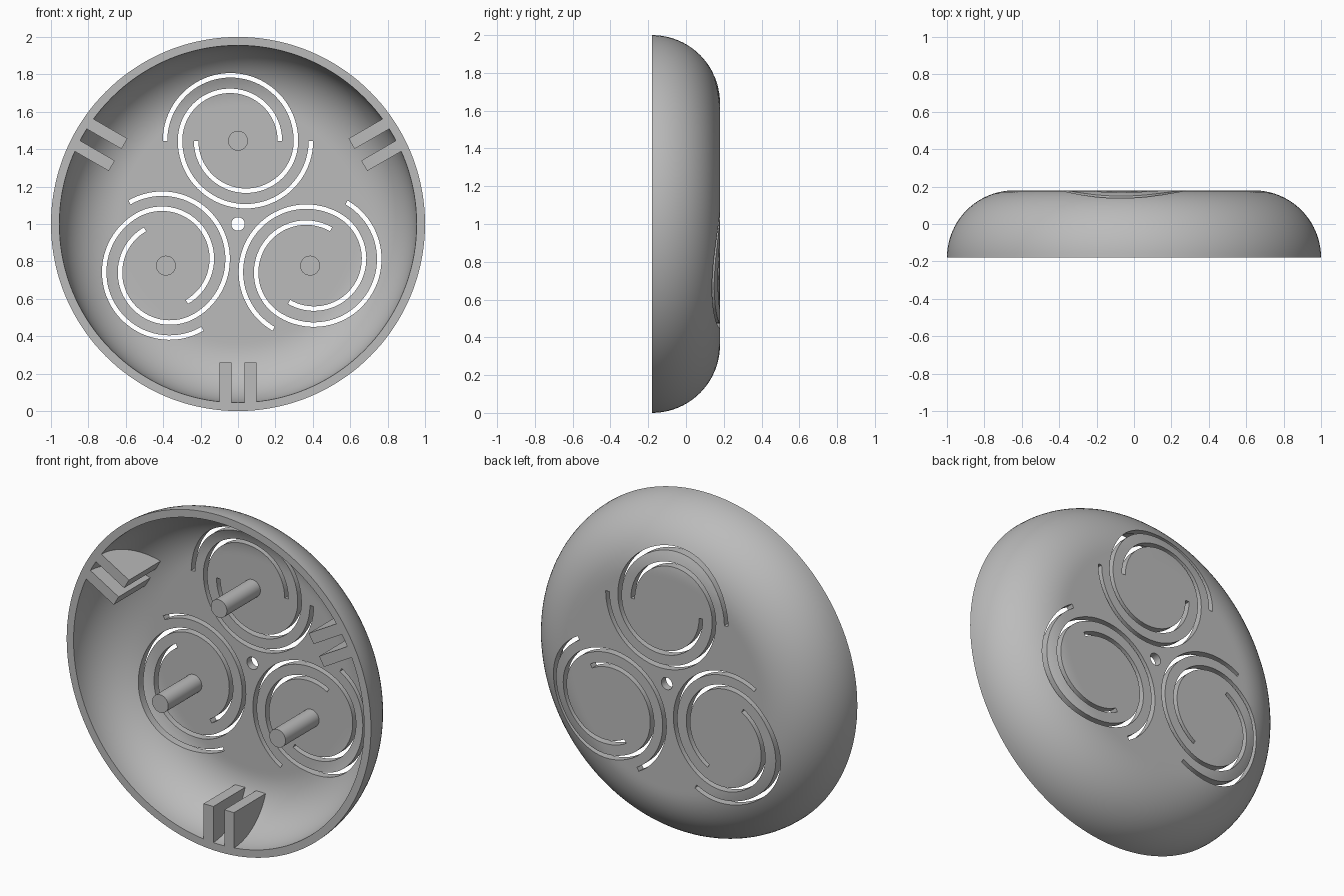
import bpy, bmesh
from math import pi, sin, cos
from mathutils import Matrix, Vector

cube = bpy.data.objects.get("Cube")
if cube:
    bpy.data.objects.remove(cube, do_unlink=True)

FRONT, BACK, WALL = -0.18, 0.18, 0.045
BEND = BACK - FRONT          # radius of the rounded outer edge
FLAT = 1 - BEND              # radius of the flat back
HUB = 0.445                  # distance from the middle to each spiral

grey = bpy.data.materials.new("plain grey")
grey.use_nodes = True
GREY = (0.5, 0.5, 0.5, 1)
grey.diffuse_color = GREY
grey.node_tree.nodes["Principled BSDF"].inputs["Base Color"].default_value = GREY


def make(name, bm):
    bmesh.ops.recalc_face_normals(bm, faces=bm.faces)
    mesh = bpy.data.meshes.new(name)
    bm.to_mesh(mesh)
    bm.free()
    mesh.materials.append(grey)
    ob = bpy.data.objects.new(name, mesh)
    bpy.context.collection.objects.link(ob)
    return ob


def activate(ob):
    bpy.ops.object.select_all(action='DESELECT')
    ob.select_set(True)
    bpy.context.view_layer.objects.active = ob


def smooth(ob):
    activate(ob)
    bpy.ops.object.shade_smooth_by_angle(angle=0.6)


def third(i):
    """Turn by i thirds about the dome's axis, then lift to the middle height."""
    return Matrix.Translation((0, 0, 1)) @ Matrix.Rotation(-i * 2 * pi / 3, 4, 'Y')


def prism(bm, outline, offset):
    """Extrude a closed outline by the offset vector; return its vertices."""
    face = bm.faces.new([bm.verts.new(p) for p in outline])
    ext = bmesh.ops.extrude_face_region(bm, geom=[face])
    new = [g for g in ext["geom"] if isinstance(g, bmesh.types.BMVert)]
    bmesh.ops.translate(bm, verts=new, vec=offset)
    return list(face.verts) + new


def quarter(radius, steps=20):
    """Quarter arc from the flat back round to the rim, as (r, y)."""
    return [(FLAT + radius * sin(a), FRONT + radius * cos(a))
            for a in (pi / 2 * k / steps for k in range(steps + 1))]


# Hollow dome with a round centre hole, turned about its axis
profile = [(0.036, BACK), (FLAT - 0.02, BACK)] + quarter(BEND)
profile += quarter(BEND - WALL)[::-1] + [(FLAT - 0.02, BACK - WALL), (0.036, BACK - WALL)]
bm = bmesh.new()
ring = [bm.verts.new((0, y, -r)) for r, y in profile]
edges = [bm.edges.new((v, ring[i - 1])) for i, v in enumerate(ring)]
bmesh.ops.spin(bm, geom=ring + edges, cent=(0, 0, 0), axis=(0, 1, 0),
               angle=2 * pi, steps=144, use_merge=True)
bmesh.ops.remove_doubles(bm, verts=bm.verts, dist=1e-5)
bmesh.ops.translate(bm, verts=bm.verts, vec=(0, 0, 1))
dome = make("dome_shell", bm)


# Spiral slots: each arm is two half circles, and each spiral has two arms
def arm_outline(half_width, steps=40):
    def side(d):
        pts = []
        for centre, radius, start in ((-0.04, 0.35, pi), (0.043, 0.267, 0)):
            for k in range(steps + 1):
                if start == 0 and k == 0:
                    continue
                a = start - pi * k / steps
                pts.append(Vector((centre + (radius + d) * cos(a), 0, (radius + d) * sin(a))))
        return pts
    return side(half_width) + side(-half_width)[::-1]


bm = bmesh.new()
for i in range(3):
    for flip in (0, pi):
        place = third(i) @ Matrix.Translation((0, 0, HUB)) @ Matrix.Rotation(flip, 4, 'Y')
        prism(bm, [place @ p for p in arm_outline(0.012)], (0, 0.4, 0))
cutter = make("slot_cutter", bm)
cutter.hide_render = True
mod = dome.modifiers.new("slots", 'BOOLEAN')
mod.operation = 'DIFFERENCE'
mod.solver = 'EXACT'
mod.object = cutter
activate(dome)
bpy.ops.object.modifier_apply(modifier=mod.name)
bpy.data.objects.remove(cutter, do_unlink=True)
smooth(dome)

# Round pins standing on the floor in the middle of each spiral
length = BACK - 0.03 - FRONT
for i in range(3):
    bm = bmesh.new()
    bmesh.ops.create_cone(bm, cap_ends=True, segments=40, radius1=0.053,
                          radius2=0.053, depth=length)
    place = third(i) @ Matrix.Translation((0, FRONT + length / 2, HUB))
    bmesh.ops.transform(bm, verts=bm.verts, matrix=place @ Matrix.Rotation(pi / 2, 4, 'X'))
    smooth(make(f"pin_{i + 1}", bm))

# Pairs of ribs inside the rim, curved to fit the wall
INNER = 0.74
for i in range(3):
    bm = bmesh.new()
    arc = [(r, y) for r, y in quarter(BEND - WALL + 0.012, 32) if r > INNER]
    top = FRONT + ((BEND - WALL + 0.012) ** 2 - (INNER - FLAT) ** 2) ** 0.5
    outline = [(INNER, FRONT), (INNER, top)] + arc
    for x in (-0.1, 0.036):
        prism(bm, [third(i) @ Vector((x, y, -r)) for r, y in outline],
              third(i).to_3x3() @ Vector((0.064, 0, 0)))
    smooth(make(f"rib_pair_{i + 1}", bm))
